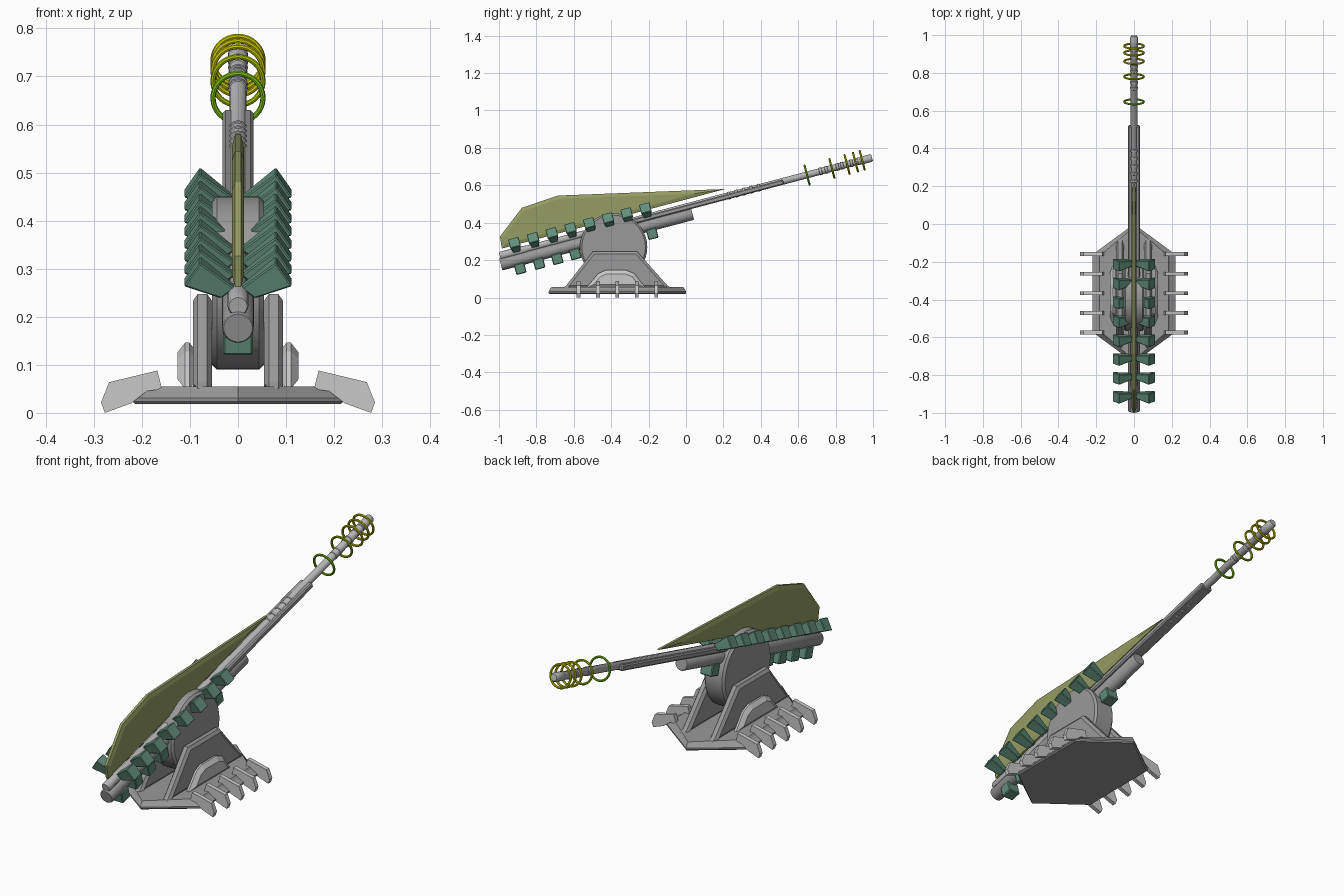
import bpy, bmesh, math
from mathutils import Matrix, Vector

if "Cube" in bpy.data.objects:
    bpy.data.objects.remove(bpy.data.objects["Cube"])


def material(name, r, g, b):
    m = bpy.data.materials.new(name)
    m.diffuse_color = (r, g, b, 1)
    m.use_nodes = True
    m.node_tree.nodes["Principled BSDF"].inputs["Base Color"].default_value = m.diffuse_color
    return m


GREY = material("mid grey", .32, .32, .32)
BARREL = material("barrel grey", .46, .46, .47)
LIGHT = material("light grey", .58, .58, .58)
OLIVE = material("olive", .30, .335, .125)
TEAL = material("dark teal", .12, .27, .195)
YELLOW = material("yellow", .62, .60, .0)
LIME = material("yellow green", .42, .56, .0)
GREEN = material("lime green", .21, .56, .005)

# Tilted frame of the gun: local y runs along the barrel axis
ANGLE = math.atan(.264)
COS = math.cos(ANGLE)
GUN = Matrix.Translation((0, 0, .4845)) @ Matrix.Rotation(ANGLE, 4, 'X')


def finish(name, bm, mat, matrix=None, smooth=False):
    bmesh.ops.recalc_face_normals(bm, faces=bm.faces)
    if matrix:
        bm.transform(matrix)
    me = bpy.data.meshes.new(name)
    bm.to_mesh(me)
    bm.free()
    me.materials.append(mat)
    ob = bpy.data.objects.new(name, me)
    bpy.context.collection.objects.link(ob)
    if smooth:
        bpy.ops.object.select_all(action='DESELECT')
        ob.select_set(True)
        bpy.context.view_layer.objects.active = ob
        bpy.ops.object.shade_smooth_by_angle(angle=math.radians(35))
    return ob


def loft(bm, rings):
    """Joins rings of points and caps both ends."""
    vs = [[bm.verts.new(p) for p in ring] for ring in rings]
    n = len(vs[0])
    for a, b in zip(vs, vs[1:]):
        for i in range(n):
            bm.faces.new((a[i], a[(i + 1) % n], b[(i + 1) % n], b[i]))
    return [bm.faces.new(vs[0][::-1]), bm.faces.new(vs[-1])]


def side_plate(name, profile, x0, x1, mat, inset=0, depth=0):
    """Side profile (y, z) extruded along x with chamfered rims."""
    bm = bmesh.new()
    caps = loft(bm, [[(x, y, z) for y, z in profile]
                     for x in (x0 + depth, x1 - depth)])
    if inset:
        bmesh.ops.recalc_face_normals(bm, faces=bm.faces)
        bmesh.ops.inset_individual(bm, faces=caps, thickness=inset, depth=depth,
                                   use_even_offset=True)
    return finish(name, bm, mat)


def tube(name, profile, mat, sides, matrix=GUN):
    """Revolved profile of (position, radius) along local y."""
    bm = bmesh.new()
    loft(bm, [[(r * math.cos(2 * math.pi * i / sides), s,
                r * math.sin(2 * math.pi * i / sides)) for i in range(sides)]
              for s, r in profile])
    return finish(name, bm, mat, matrix, True)


def torus(name, s, major, minor, mat):
    bm = bmesh.new()
    n, m = 32, 8
    vs = []
    for i in range(n):
        a = 2 * math.pi * i / n
        for j in range(m):
            b = 2 * math.pi * j / m
            r = major + minor * math.cos(b)
            vs.append(bm.verts.new((r * math.cos(a), s + minor * math.sin(b), r * math.sin(a))))
    for i in range(n):
        for j in range(m):
            k, l = (i + 1) % n, (j + 1) % m
            bm.faces.new((vs[i * m + j], vs[k * m + j], vs[k * m + l], vs[i * m + l]))
    return finish(name, bm, mat, GUN, True)


def block(name, s, centre_z, w, length, h, mat, bevel):
    bm = bmesh.new()
    bmesh.ops.create_cube(bm, size=1, matrix=Matrix.Translation((0, s, centre_z))
                          @ Matrix.Diagonal((w, length, h, 1)))
    bmesh.ops.bevel(bm, geom=bm.edges[:], offset=bevel, segments=1, affect='EDGES')
    return finish(name, bm, mat, GUN)


# Base plate: long hexagon pointing front and back
hexagon = [(0, .367), (.22, .205), (.22, -.205), (0, -.367),
           (-.22, -.205), (-.22, .205)]
bm = bmesh.new()
loft(bm, [[(x * sx, y * sy - .367, z) for x, y in hexagon] for z, sx, sy in
          ((.018, .97, .985), (.024, 1, 1), (.031, 1, 1), (.046, .87, .98), (.055, .83, .96))])
finish("base_plate", bm, GREY)

# Brackets, side mounts and claws, mirrored left and right
bracket = [(-.66, .05), (-.64, .065), (-.497, .247), (-.262, .247), (-.10, .065), (-.075, .05)]
mount = [(-.535, .05), (-.47, .128), (-.43, .146), (-.32, .146), (-.275, .128), (-.215, .05)]
claw = [(.158, .05), (.168, .088), (.268, .064), (.285, .022), (.277, 0),
        (.222, .02), (.19, .045)]
for side, tag in ((1, "right"), (-1, "left")):
    x0, x1 = sorted((side * .054, side * .094))
    side_plate("bracket_" + tag, bracket, x0, x1, GREY, .014, .01)
    x0, x1 = sorted((side * .085, side * .126))
    side_plate("side_mount_" + tag, mount, x0, x1, LIGHT, .02, .016)
    for k in range(5):
        y = -.575 + k * .104
        bm = bmesh.new()
        loft(bm, [[(side * x, y + d, z) for x, z in claw] for d in (-.01, .01)])
        finish(f"claw_{tag}_{k + 1}", bm, LIGHT)

# Pivot drum
tube("pivot_drum", [(-.054, .17), (-.044, .18), (.044, .18), (.054, .17)], GREY, 40,
     Matrix.Translation((0, -.387, .27)) @ Matrix.Rotation(math.pi / 2, 4, 'Z'))

# Barrel with rounded muzzle, small ridges and a flat sleeve
L = .995 / COS
tube("barrel", [(-L, .019), (-L + .006, .022), (-.9, .022), (-.88, .018), (.96, .018),
                (.965, .021), (L - .008, .021), (L, .016)], BARREL, 16)
for k, y in enumerate((.23, .27, .31, .35, .39, .72, .75, .81, .835, .885, .925)):
    s = y / COS
    tube(f"barrel_ridge_{k + 1}", [(s - .008, .018), (s - .006, .0205),
                                   (s + .006, .0205), (s + .008, .018)], BARREL, 12)
block("barrel_sleeve", .06 / COS, -.004, .064, .92 / COS, .028, GREY, .006)

# Recoil cylinder under the barrel
low = Matrix.Translation((0, -.012, -.045))
tube("recoil_cylinder", [(-.99 / COS, .030), (-.985 / COS, .033), (.03 / COS, .033),
                         (.035 / COS, .030)], GREY, 24, GUN @ low)

# Thin fin on top
side_plate("top_fin", [(-.984, .262), (-.995, .326), (-.877, .48), (-.684, .545),
                       (.19, .583), (.215, .576)][:4] + [(.21, .58)],
           -.012, .012, OLIVE, .018, .006)

# Paired cooling blocks: wide outside, narrower toward the barrel
section = [(.079, .076, .029), (.113, .026, .029), (.035, -.003, .02), (.006, .018, .014)]
for k in range(8):
    s = (-.914 + .1 * k + .009) / COS
    for side, tag in ((1, "right"), (-1, "left")):
        bm = bmesh.new()
        loft(bm, [[(side * x, s + d * w, z) for x, z, w in section] for d in (-1, 1)])
        bmesh.ops.bevel(bm, geom=bm.edges[:], offset=.003, segments=1, affect='EDGES')
        finish(f"cooling_block_{tag}_{k + 1}", bm, TEAL, GUN)

# Blocks under the recoil cylinder
for k, y in enumerate((-.888, -.787, -.69, -.594, -.182)):
    block(f"lower_block_{k + 1}", (y - .022) / COS, -.093, .062, .056, .056, TEAL, .004)

# Coil rings near the muzzle, shading from green to yellow
for k, (y, mat) in enumerate(((.647, GREEN), (.78, LIME), (.861, YELLOW),
                              (.906, YELLOW), (.942, YELLOW))):
    torus(f"coil_ring_{k + 1}", y / COS, .052, .0055, mat)
